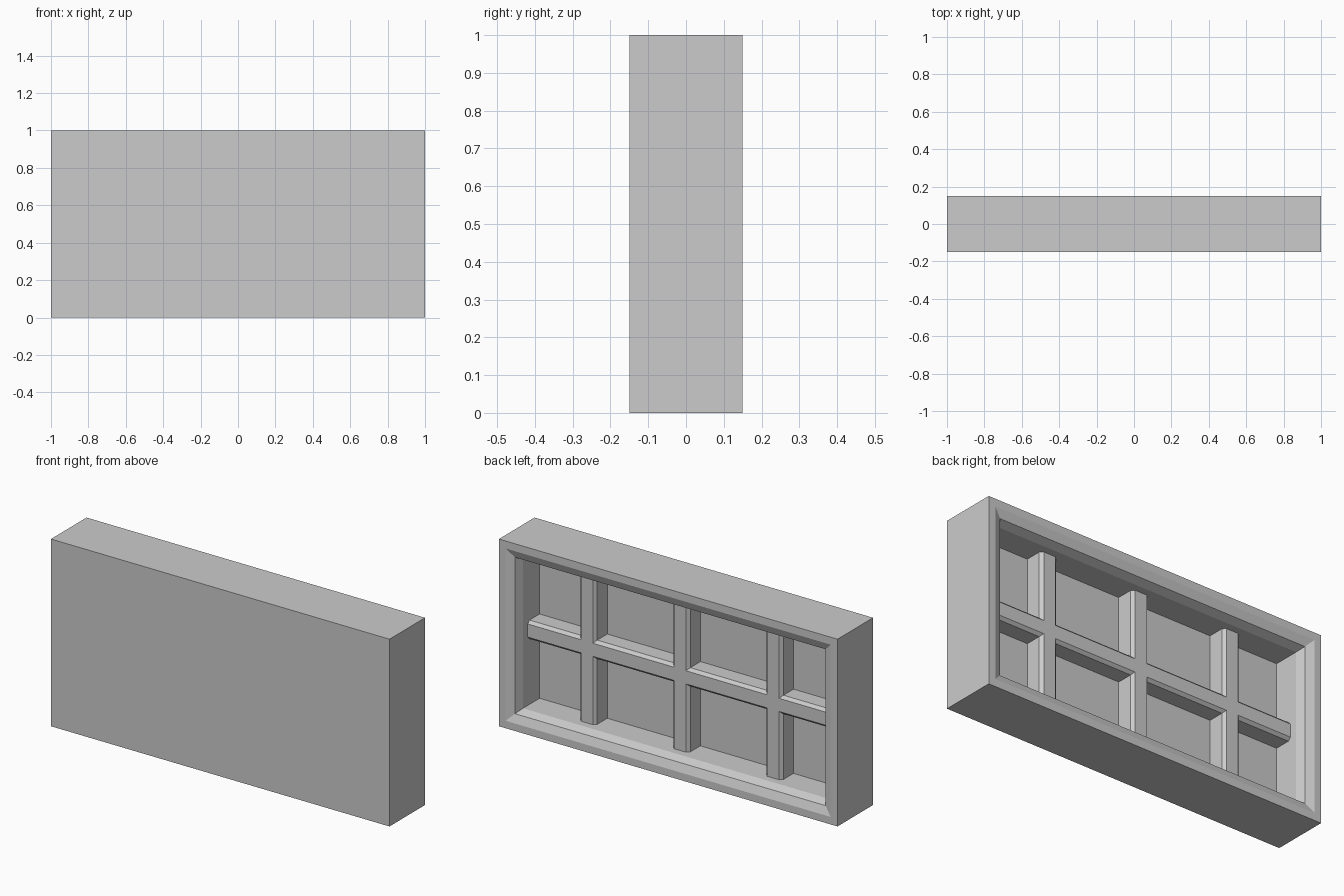
import bpy, bmesh

if "Cube" in bpy.data.objects:
    bpy.data.objects.remove(bpy.data.objects["Cube"])

W, D, H = 2.0, 0.3, 1.0
BACK, FLOOR = 0.15, -0.05
RIM = 0.1          # frame wall thickness
ROUND = 0.06       # rounded lip radius (two segments)


def make_object(name, bm):
    bmesh.ops.recalc_face_normals(bm, faces=bm.faces[:])
    mesh = bpy.data.meshes.new(name)
    bm.to_mesh(mesh)
    bm.free()
    obj = bpy.data.objects.new(name, mesh)
    bpy.context.collection.objects.link(obj)
    return obj


# Hollow tray: nested rectangles follow the rim profile (inset, y)
def tray():
    bm = bmesh.new()
    c = ROUND * 0.7071
    w1 = RIM - ROUND
    profile = [(0, -D / 2), (0, BACK), (w1, BACK),
               (w1 + c, BACK - (ROUND - c)), (RIM, BACK - ROUND), (RIM, FLOOR)]
    rings = []
    for w, y in profile:
        x = W / 2 - w
        rings.append([bm.verts.new(p) for p in
                      ((-x, y, w), (x, y, w), (x, y, H - w), (-x, y, H - w))])
    for a, b in zip(rings, rings[1:]):
        for i in range(4):
            j = (i + 1) % 4
            bm.faces.new((a[i], a[j], b[j], b[i]))
    bm.faces.new(rings[0])
    bm.faces.new(rings[-1])
    return make_object("panel_tray", bm)


# Stiffening rib: chamfered profile (across, y) extruded along x or z
def rib(name, vertical, pos, start, end):
    hw, ch, front = 0.05, 0.015, 0.05
    profile = [(-hw, FLOOR - 0.03), (-hw, front - ch), (-hw + ch, front),
               (hw - ch, front), (hw, front - ch), (hw, FLOOR - 0.03)]
    bm = bmesh.new()
    pts = [(pos + a, y, start) if vertical else (start, y, pos + a) for a, y in profile]
    face = bm.faces.new([bm.verts.new(p) for p in pts])
    ext = bmesh.ops.extrude_face_region(bm, geom=[face])
    verts = [v for v in ext["geom"] if isinstance(v, bmesh.types.BMVert)]
    length = end - start
    bmesh.ops.translate(bm, verts=verts, vec=(0, 0, length) if vertical else (length, 0, 0))
    return make_object(name, bm)


panel = tray()
e = 0.03  # embed ribs in the rim before merging
ribs = [rib("long_rib", False, H / 2, -W / 2 + RIM - e, W / 2 - RIM + e)]
for i, x in enumerate((-0.55, 0, 0.55)):
    ribs.append(rib(f"cross_rib_{i + 1}", True, x, RIM - e, H - RIM + e))

# Merge the ribs into the tray as one clean solid
bpy.context.view_layer.objects.active = panel
for r in ribs:
    mod = panel.modifiers.new(r.name, "BOOLEAN")
    mod.operation = "UNION"
    mod.solver = "EXACT"
    mod.object = r
    bpy.ops.object.modifier_apply(modifier=mod.name)
    bpy.data.objects.remove(r)
panel.name = "ribbed_panel"
